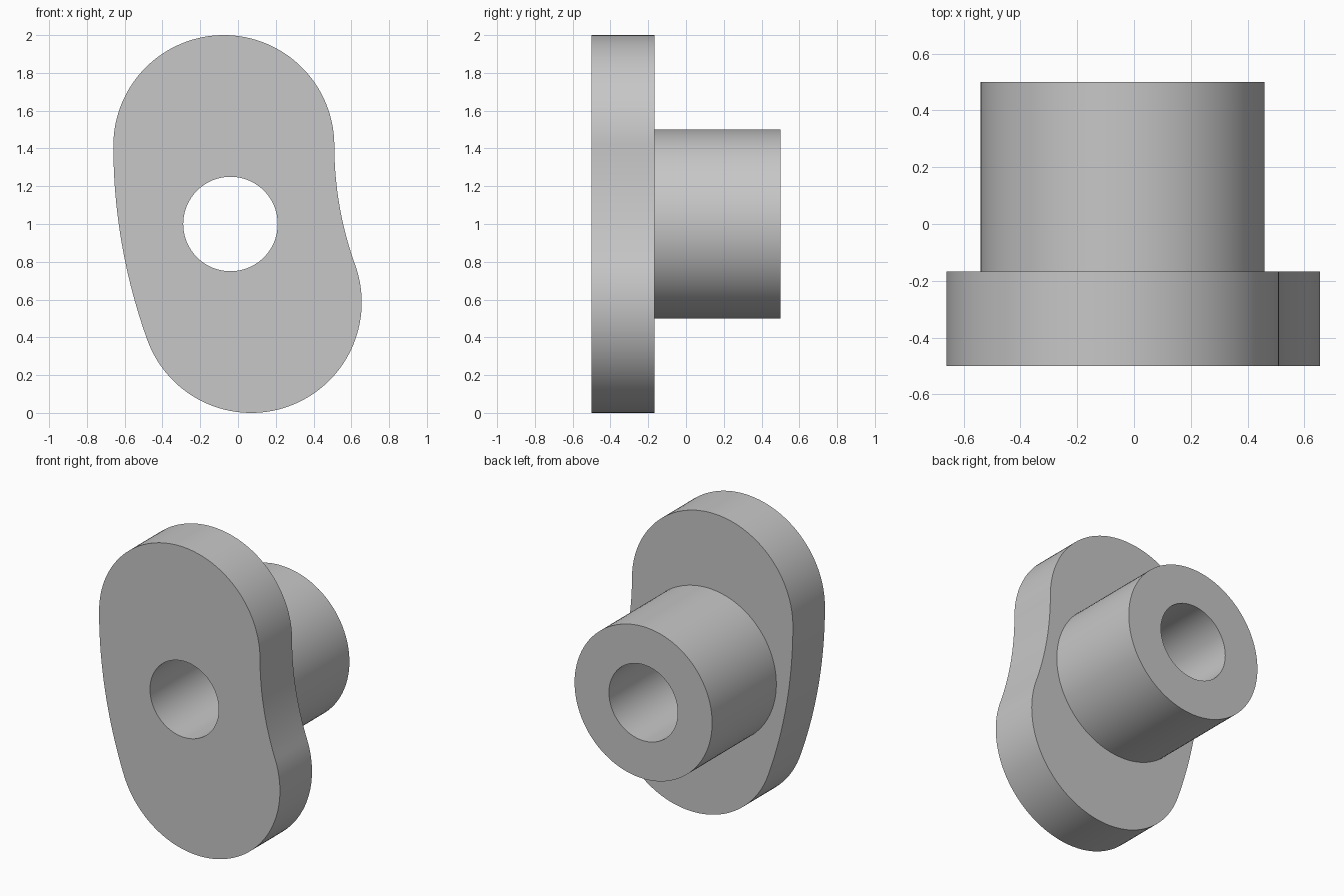
import bpy
import bmesh
from math import sin, cos, pi, asin

cube = bpy.data.objects.get("Cube")
if cube:
    bpy.data.objects.remove(cube, do_unlink=True)

# Overall sizes
FRONT, STEP, BACK = -0.5, -0.167, 0.5
CAP = 0.585                      # half width of the curved slot shape
PIVOT_X, PIVOT_Z = 2.373, 1.415  # centre the slot bends around
BEND = 2.448                     # radius of the slot's centre line
SWEEP = asin(0.83 / BEND)
AXIS = (-0.04, 1.0)              # centre of the boss and bore


def arc(cx, cz, r, start, end, n):
    """Points along an arc, without its last point."""
    return [(cx + r * cos(start + (end - start) * i / n),
             cz + r * sin(start + (end - start) * i / n)) for i in range(n)]


def slot_outline():
    """Curved slot: two round caps joined by two concentric arcs."""
    a, b = pi, pi + SWEEP
    low = (PIVOT_X + BEND * cos(b), PIVOT_Z + BEND * sin(b))
    pts = arc(PIVOT_X - BEND, PIVOT_Z, CAP, 0, pi, 64)
    pts += arc(PIVOT_X, PIVOT_Z, BEND + CAP, a, b, 24)
    pts += arc(*low, CAP, b, b + pi, 64)
    pts += arc(PIVOT_X, PIVOT_Z, BEND - CAP, b, a, 24)
    return pts


def add_loop(bm, pts, y):
    verts = [bm.verts.new((x, y, z)) for x, z in pts]
    return [bm.edges.new((v, verts[(i + 1) % len(verts)])) for i, v in enumerate(verts)]


outline = slot_outline()
boss = arc(*AXIS, 0.5, 0, 2 * pi, 96)
bore = arc(*AXIS, 0.25, 0, 2 * pi, 96)

# One solid: slot plate, round boss behind it, bore straight through
bm = bmesh.new()
plate_front, plate_back = add_loop(bm, outline, FRONT), add_loop(bm, outline, STEP)
boss_root, boss_end = add_loop(bm, boss, STEP), add_loop(bm, boss, BACK)
bore_end, bore_front = add_loop(bm, bore, BACK), add_loop(bm, bore, FRONT)

# Curved walls
for first, second in ((plate_front, plate_back), (boss_root, boss_end), (bore_end, bore_front)):
    bmesh.ops.bridge_loops(bm, edges=first + second)

# Flat faces, each with a round opening
for outer, inner, facing in ((plate_front, bore_front, -1), (plate_back, boss_root, 1),
                             (boss_end, bore_end, 1)):
    bmesh.ops.triangle_fill(bm, edges=outer + inner, use_beauty=True, normal=(0, facing, 0))
bmesh.ops.recalc_face_normals(bm, faces=bm.faces)

mesh = bpy.data.meshes.new("flanged_bushing")
bm.to_mesh(mesh)
bm.free()
bushing = bpy.data.objects.new("flanged_bushing", mesh)
bpy.context.collection.objects.link(bushing)

# Plain grey
grey = bpy.data.materials.new("grey")
grey.use_nodes = True
colour = (0.57, 0.57, 0.57, 1)
grey.diffuse_color = colour
grey.node_tree.nodes["Principled BSDF"].inputs["Base Color"].default_value = colour
mesh.materials.append(grey)

bpy.ops.object.select_all(action="DESELECT")
bushing.select_set(True)
bpy.context.view_layer.objects.active = bushing
bpy.ops.object.shade_smooth_by_angle(angle=pi / 6)
